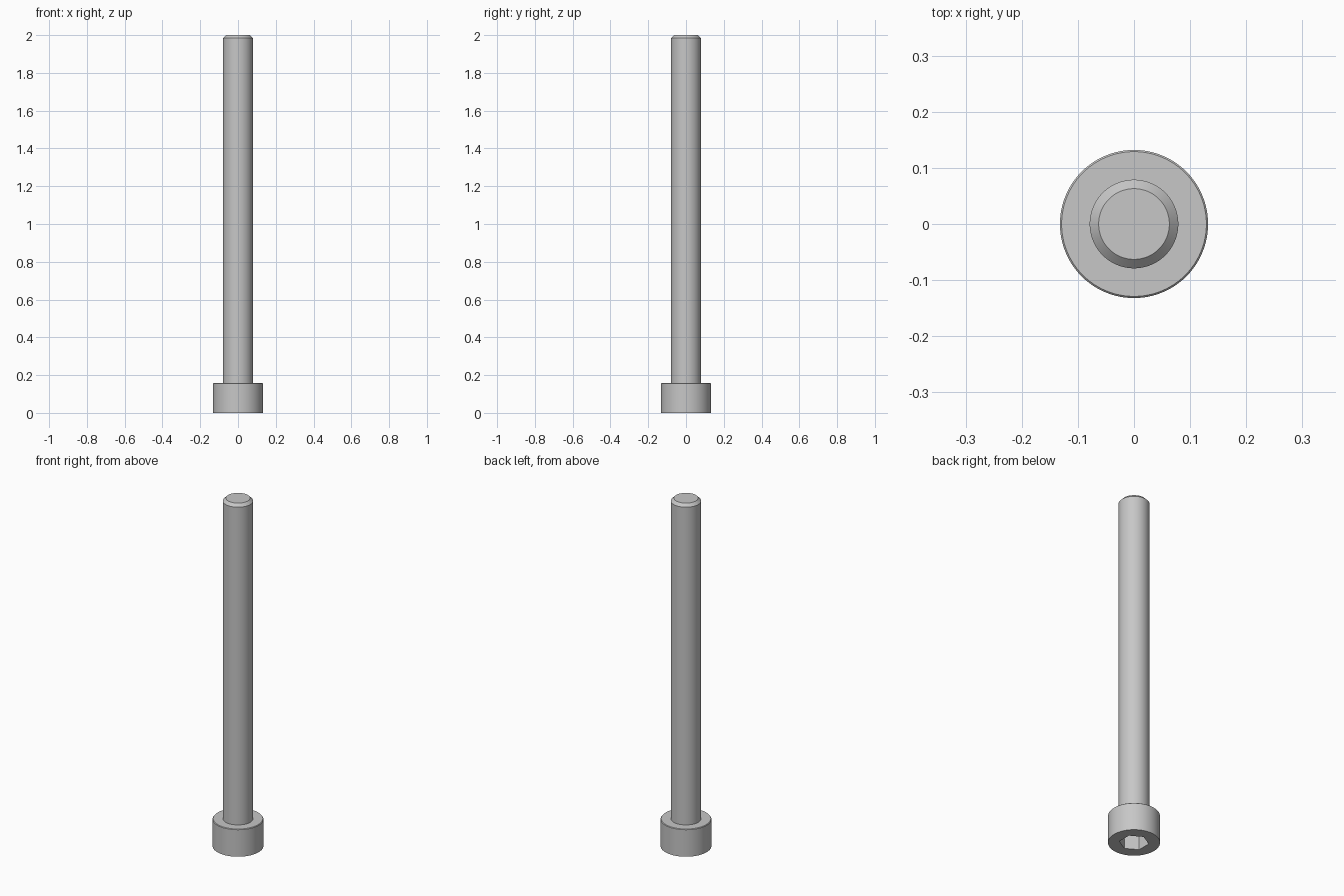
import bpy, bmesh
from math import cos, sin, pi

cube = bpy.data.objects.get("Cube")
if cube:
    bpy.data.objects.remove(cube)

SIDES = 96
SHANK_R, HEAD_R, HEAD_H, LENGTH = 0.079, 0.132, 0.158, 2.0
CHAMFER, RIM = 0.016, 0.003
HEX_R, HEX_DEPTH = 0.076, 0.08

steel = bpy.data.materials.new("steel grey")
steel.use_nodes = True
colour = (0.57, 0.57, 0.57, 1)
steel.diffuse_color = colour
steel.node_tree.nodes["Principled BSDF"].inputs["Base Color"].default_value = colour


def ring(bm, radius, z, sides, turn=0.0):
    """Closed loop of vertices around the z axis."""
    angles = [turn + 2 * pi * i / sides for i in range(sides)]
    return [bm.verts.new((radius * cos(a), radius * sin(a), z)) for a in angles]


def skirt(bm, lower, upper):
    """Band of quads between two loops of equal count."""
    n = len(lower)
    for i in range(n):
        j = (i + 1) % n
        bm.faces.new((lower[i], lower[j], upper[j], upper[i]))


def lathe(bm, profile):
    """Revolve (radius, z) points and return the loops."""
    loops = [ring(bm, r, z, SIDES) for r, z in profile]
    for a, b in zip(loops, loops[1:]):
        skirt(bm, a, b)
    return loops


def loop_edges(bm, loop):
    return [bm.edges.get((v, loop[i - 1])) for i, v in enumerate(loop)]


def finish(bm, name):
    mesh = bpy.data.meshes.new(name)
    bm.to_mesh(mesh)
    bm.free()
    mesh.materials.append(steel)
    obj = bpy.data.objects.new(name, mesh)
    bpy.context.collection.objects.link(obj)
    bpy.ops.object.select_all(action='DESELECT')
    obj.select_set(True)
    bpy.context.view_layer.objects.active = obj
    bpy.ops.object.shade_smooth_by_angle(angle=pi / 6)


# Shank with a chamfered tip
bm = bmesh.new()
loops = lathe(bm, [(SHANK_R, HEAD_H), (SHANK_R, LENGTH - CHAMFER),
                   (SHANK_R - CHAMFER, LENGTH)])
bm.faces.new(loops[-1])
finish(bm, "shank")

# Cylindrical head with a softened upper rim
bm = bmesh.new()
loops = lathe(bm, [(HEAD_R, 0), (HEAD_R, HEAD_H - RIM),
                   (HEAD_R - RIM, HEAD_H), (SHANK_R, HEAD_H)])

# Hexagonal socket sunk into the underside of the head
mouth = ring(bm, HEX_R, 0, 6, pi / 6)
floor = ring(bm, HEX_R, HEX_DEPTH, 6, pi / 6)
skirt(bm, floor, mouth)
bm.faces.new(floor[::-1])

# Flat underside between the head edge and the socket mouth
bmesh.ops.triangle_fill(bm, use_beauty=True, normal=(0, 0, -1),
                        edges=loop_edges(bm, loops[0]) + loop_edges(bm, mouth))
for face in bm.faces:
    face.normal_update()
    if all(abs(v.co.z) < 1e-6 for v in face.verts) and face.normal.z > 0:
        face.normal_flip()
    if all(abs(v.co.z - HEX_DEPTH) < 1e-6 for v in face.verts) and face.normal.z > 0:
        face.normal_flip()
finish(bm, "socket_head")
